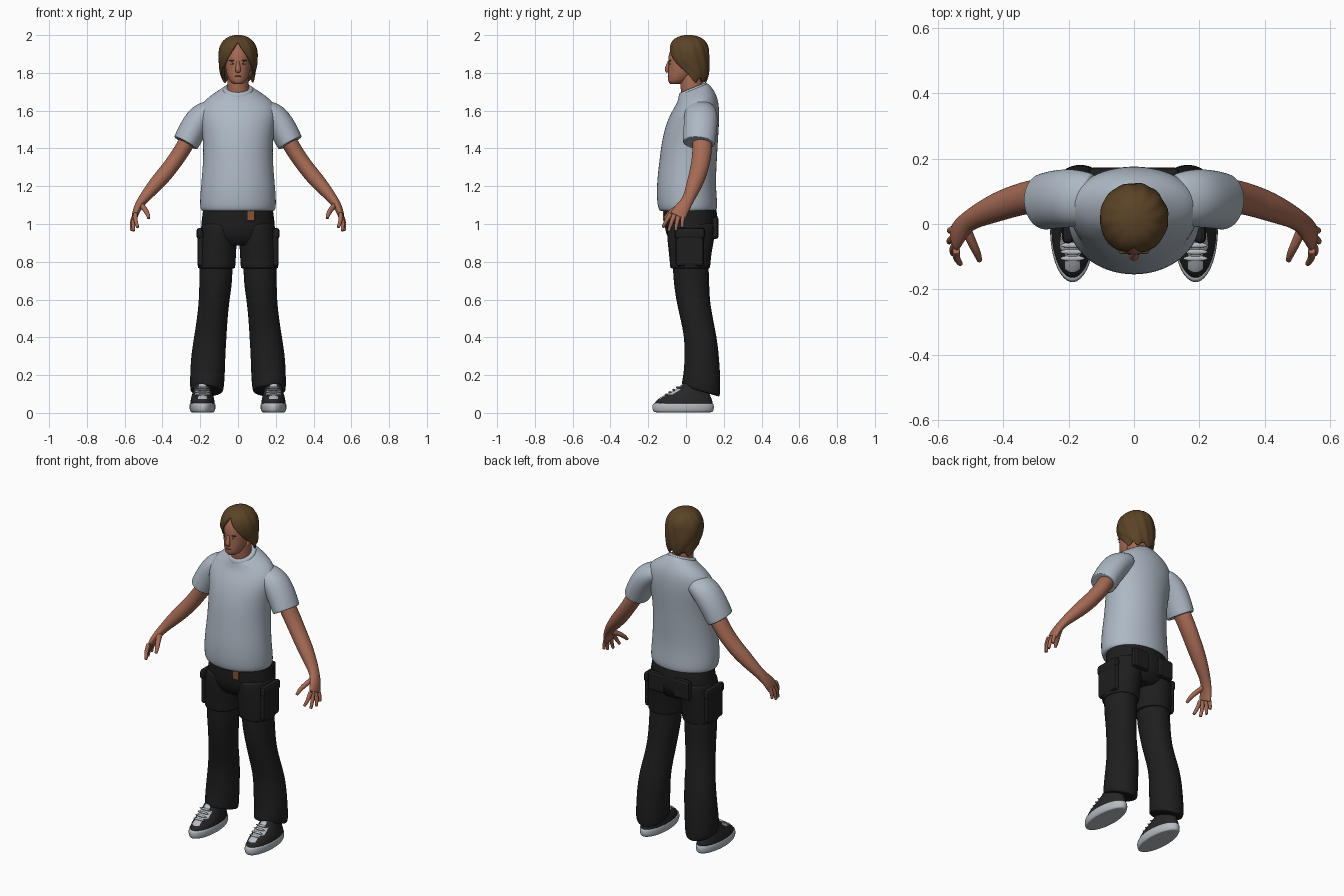
import bpy, bmesh, math
from mathutils import Vector

cube = bpy.data.objects.get("Cube")
if cube:
    bpy.data.objects.remove(cube, do_unlink=True)

SIDES = 16


def material(name, r, g, b):
    m = bpy.data.materials.new(name)
    m.use_nodes = True
    m.diffuse_color = (r, g, b, 1)
    node = m.node_tree.nodes["Principled BSDF"]
    node.inputs["Base Color"].default_value = (r, g, b, 1)
    node.inputs["Roughness"].default_value = 0.8
    return m


shirt = material("pale grey cotton", .42, .48, .55)
skin = material("tanned skin", .38, .145, .09)
hair = material("brown hair", .105, .056, .02)
cloth = material("black trousers", .013, .013, .013)
leather = material("black shoe", .02, .02, .021)
white = material("off white rubber", .47, .50, .53)
belt = material("brown leather", .24, .085, .035)
lip = material("lips", .25, .08, .06)
dark = material("dark iris", .02, .012, .01)


def finish(name, bm, mat, mirror, levels=2):
    """Turn a bmesh into a smooth, optionally mirrored object."""
    bmesh.ops.recalc_face_normals(bm, faces=bm.faces)
    me = bpy.data.meshes.new(name)
    bm.to_mesh(me)
    bm.free()
    me.materials.append(mat)
    ob = bpy.data.objects.new(name, me)
    bpy.context.collection.objects.link(ob)
    if mirror:
        ob.modifiers.new("mirror", 'MIRROR').use_mirror_merge = False
    if levels:
        for p in me.polygons:
            p.use_smooth = True
        s = ob.modifiers.new("smooth", 'SUBSURF')
        s.levels = s.render_levels = levels
    return ob


def skin_rings(name, rings, mat, mirror, fold=0):
    """Bridge elliptical rings (centre, u axis, v axis) with crisp capped ends."""
    ends = [(c, u * .9, v * .9) for c, u, v in (rings[0], rings[-1])]
    rings = [ends[0]] + rings + [ends[1]]
    bm = bmesh.new()
    loops = []
    for k, (c, u, v) in enumerate(rings):
        loop = []
        for i in range(SIDES):
            a = math.tau * i / SIDES
            f = 1.02 + fold * math.sin(3 * a + 2.3 * k)
            loop.append(bm.verts.new(c + f * (u * math.cos(a) + v * math.sin(a))))
        loops.append(loop)
    for a, b in zip(loops, loops[1:]):
        for i in range(SIDES):
            j = (i + 1) % SIDES
            bm.faces.new((a[i], a[j], b[j], b[i]))
    bm.faces.new(loops[0])
    bm.faces.new(loops[-1])
    return finish(name, bm, mat, mirror)


def stack(name, x, rows, mat, mirror=False, fold=0):
    """Rows of (x offset, y, z, rx, ry, forward tilt), piled along z."""
    rings = [(Vector((x + dx, y, z)), Vector((rx, 0, 0)), Vector((0, ry, ry * tilt)))
             for dx, y, z, rx, ry, tilt in rows]
    return skin_rings(name, rings, mat, mirror, fold)


def limb(name, rows, mat, mirror=True):
    """Rows of (x, y, z, thickness, breadth), swept along their own path."""
    pts = [Vector(r[:3]) for r in rows]
    rings = []
    for i, r in enumerate(rows):
        t = (pts[min(i + 1, len(pts) - 1)] - pts[max(i - 1, 0)]).normalized()
        side = Vector((0, 1, 0))
        v = (side - t * side.dot(t)).normalized()
        rings.append((pts[i], t.cross(v) * r[3], v * r[4]))
    return skin_rings(name, rings, mat, mirror)


def ball(name, loc, size, mat, mirror=False):
    bm = bmesh.new()
    bmesh.ops.create_uvsphere(bm, u_segments=12, v_segments=8, radius=1)
    bmesh.ops.scale(bm, vec=size, verts=bm.verts)
    bmesh.ops.translate(bm, vec=loc, verts=bm.verts)
    return finish(name, bm, mat, mirror, 1)


def plate(name, loc, size, mat, mirror=False):
    bm = bmesh.new()
    bmesh.ops.create_cube(bm, size=1)
    bmesh.ops.scale(bm, vec=size, verts=bm.verts)
    bmesh.ops.translate(bm, vec=loc, verts=bm.verts)
    ob = finish(name, bm, mat, mirror, 0)
    b = ob.modifiers.new("bevel", 'BEVEL')
    b.width, b.segments = min(size) * .45, 2
    return ob


# T-shirt: body, collar and sleeves
stack("shirt_body", 0, [
    (0, .01, 1.068, .195, .15, 0), (0, .008, 1.095, .204, .161, 0),
    (0, 0, 1.2, .197, .157, 0), (0, .01, 1.32, .185, .153, 0),
    (0, .02, 1.44, .184, .149, 0), (0, .035, 1.53, .198, .141, 0),
    (0, .05, 1.6, .208, .127, .05), (0, .06, 1.655, .18, .108, .15),
    (0, .05, 1.69, .125, .092, .3), (0, .04, 1.715, .08, .076, .4)], shirt)
stack("shirt_collar", 0, [
    (0, .04, 1.698, .085, .08, .4), (0, .038, 1.712, .082, .077, .4),
    (0, .036, 1.722, .074, .071, .4)], shirt)
limb("sleeves", [
    (.13, .075, 1.605, .055, .08), (.19, .08, 1.575, .075, .09),
    (.238, .076, 1.505, .074, .089), (.272, .069, 1.437, .071, .087),
    (.277, .068, 1.428, .069, .085)], shirt)

# Arms and hands
limb("arms", [
    (.25, .085, 1.47, .045, .052), (.302, .087, 1.38, .043, .052),
    (.362, .072, 1.295, .042, .048), (.415, .053, 1.233, .042, .045),
    (.468, .03, 1.172, .034, .037), (.51, .008, 1.122, .025, .03),
    (.535, -.022, 1.08, .021, .04), (.547, -.045, 1.04, .016, .044)], skin)
tips = [(.53, -.122, .982), (.553, -.092, .962), (.565, -.055, .965), (.564, -.02, .982)]
for i, (x, y, z) in enumerate(tips):
    root = Vector((.543, -.08 + i * .022, 1.055))
    tip = Vector((x, y, z))
    knuckle = root.lerp(tip, .5) + Vector((.008, -.003, 0))
    limb("finger_%d" % (i + 1), [(*root, .012, .013), (*knuckle, .011, .011),
                                 (*tip, .008, .008)], skin)
limb("thumbs", [(.515, -.01, 1.105, .014, .018), (.493, -.062, 1.078, .014, .014),
                (.478, -.09, 1.055, .012, .012), (.472, -.112, 1.03, .008, .008)], skin)

# Trousers: seat, wide upper legs, lower legs and pockets
stack("trouser_seat", 0, [
    (0, .02, 1.1, .183, .138, 0), (0, .026, 1.03, .192, .143, 0),
    (0, .03, .97, .198, .142, 0), (0, .03, .92, .185, .125, 0),
    (0, .03, .885, .13, .09, 0)], cloth)
stack("upper_trouser_legs", .11, [
    (-.01, .028, 1, .095, .13, 0), (-.004, .025, .92, .1, .125, 0),
    (.002, .022, .84, .102, .112, 0), (.004, .022, .78, .1, .107, 0),
    (.004, .022, .765, .099, .105, 0)], cloth, True)
stack("lower_trouser_legs", .12, [
    (-.004, .022, .82, .088, .095, 0), (-.002, .028, .7, .088, .095, 0),
    (.005, .037, .6, .081, .089, 0), (.016, .055, .5, .081, .086, 0),
    (.028, .078, .4, .086, .086, 0), (.037, .084, .3, .091, .091, 0),
    (.042, .084, .2, .092, .097, -.1), (.045, .08, .135, .09, .102, -.25),
    (.044, .078, .115, .085, .1, -.3)], cloth, True, .018)
plate("cargo_pockets", (.198, .02, .87), (.035, .15, .19), cloth, True)
plate("cargo_flaps", (.202, .02, .95), (.036, .16, .06), cloth, True)
plate("back_pockets", (.085, .155, .98), (.11, .035, .12), cloth, True)
plate("belt_end", (.068, -.118, 1.047), (.042, .009, .06), belt)

# Shoes
stack("shoe_soles", .188, [
    (0, -.015, .003, .062, .157, 0), (0, -.015, .022, .07, .165, 0),
    (0, -.015, .052, .068, .162, 0)], white, True)
upper = stack("shoe_uppers", .188, [
    (0, -.013, .045, .066, .158, 0), (0, -.008, .075, .062, .145, 0),
    (0, .01, .098, .055, .115, 0), (0, .035, .125, .049, .084, 0),
    (0, .055, .16, .044, .07, 0)], leather, True)
upper.data.materials.append(white)
for p in upper.data.polygons:
    if p.center.y < -.025 and p.center.z > .08 and abs(p.center.x - .188) < .03:
        p.material_index = 1
for i in range(4):
    y, z = -.105 + i * .02, .096 + i * .013
    ball("lace_%d" % (i + 1), (.188, y, z), (.04, .009, .006), white, True)

# Neck, head and face
stack("neck", 0, [(0, .045, 1.63, .062, .06, 0), (0, .032, 1.7, .058, .06, 0),
                  (0, .025, 1.79, .056, .06, 0)], skin)
stack("head", 0, [
    (0, -.052, 1.742, .026, .034, 0), (0, -.044, 1.756, .045, .052, 0),
    (0, -.026, 1.79, .06, .07, 0), (0, -.01, 1.83, .067, .085, 0),
    (0, 0, 1.87, .07, .095, 0), (0, .006, 1.91, .07, .096, 0),
    (0, .012, 1.95, .058, .08, 0), (0, .015, 1.972, .03, .045, 0)], skin)
limb("nose", [(0, -.088, 1.862, .008, .008), (0, -.098, 1.835, .011, .01),
              (0, -.103, 1.815, .016, .013), (0, -.095, 1.804, .012, .008)], skin, False)
ball("ears", (.069, .01, 1.835), (.008, .018, .03), skin, True)
ball("eye_whites", (.028, -.084, 1.848), (.013, .005, .005), white, True)
ball("irises", (.028, -.087, 1.848), (.005, .004, .005), dark, True)
ball("brows", (.03, -.085, 1.865), (.018, .007, .004), hair, True)
ball("mouth", (0, -.089, 1.782), (.022, .009, .006), lip)

# Hair: a parted shell, rows of (y, z, rx, ry, half angle of the face opening)
rows = [(.05, 1.755, .082, .06, 1.55), (.032, 1.8, .095, .09, 1.25),
        (.02, 1.85, .104, .106, .76), (.014, 1.9, .106, .109, .42),
        (.014, 1.94, .098, .104, .14), (.014, 1.973, .077, .086, 0),
        (.014, 1.995, .045, .052, 0), (.014, 2.002, .006, .006, 0)]
bm = bmesh.new()
STRANDS = 48
grid = []
for y, z, rx, ry, gap in rows:
    line = []
    for i in range(STRANDS + 1):
        a = gap + (math.tau - 2 * gap) * i / STRANDS
        f = 1.01 + .022 * math.cos(12 * a + 25 * z) + .015 * math.sin(5 * a - 40 * z)
        drop = .012 * math.sin(7 * a) if z < 1.76 else 0
        line.append(bm.verts.new((rx * f * math.sin(a), y - ry * f * math.cos(a), z + drop)))
    grid.append(line)
for a, b in zip(grid, grid[1:]):
    for i in range(STRANDS):
        bm.faces.new((a[i], a[i + 1], b[i + 1], b[i]))
bm.faces.new(grid[-1][:-1])
bmesh.ops.remove_doubles(bm, verts=bm.verts, dist=.0002)
locks = finish("hair", bm, hair, False)
shell = locks.modifiers.new("thickness", 'SOLIDIFY')
shell.thickness, shell.offset = .018, -1
locks.modifiers.move(1, 0)
